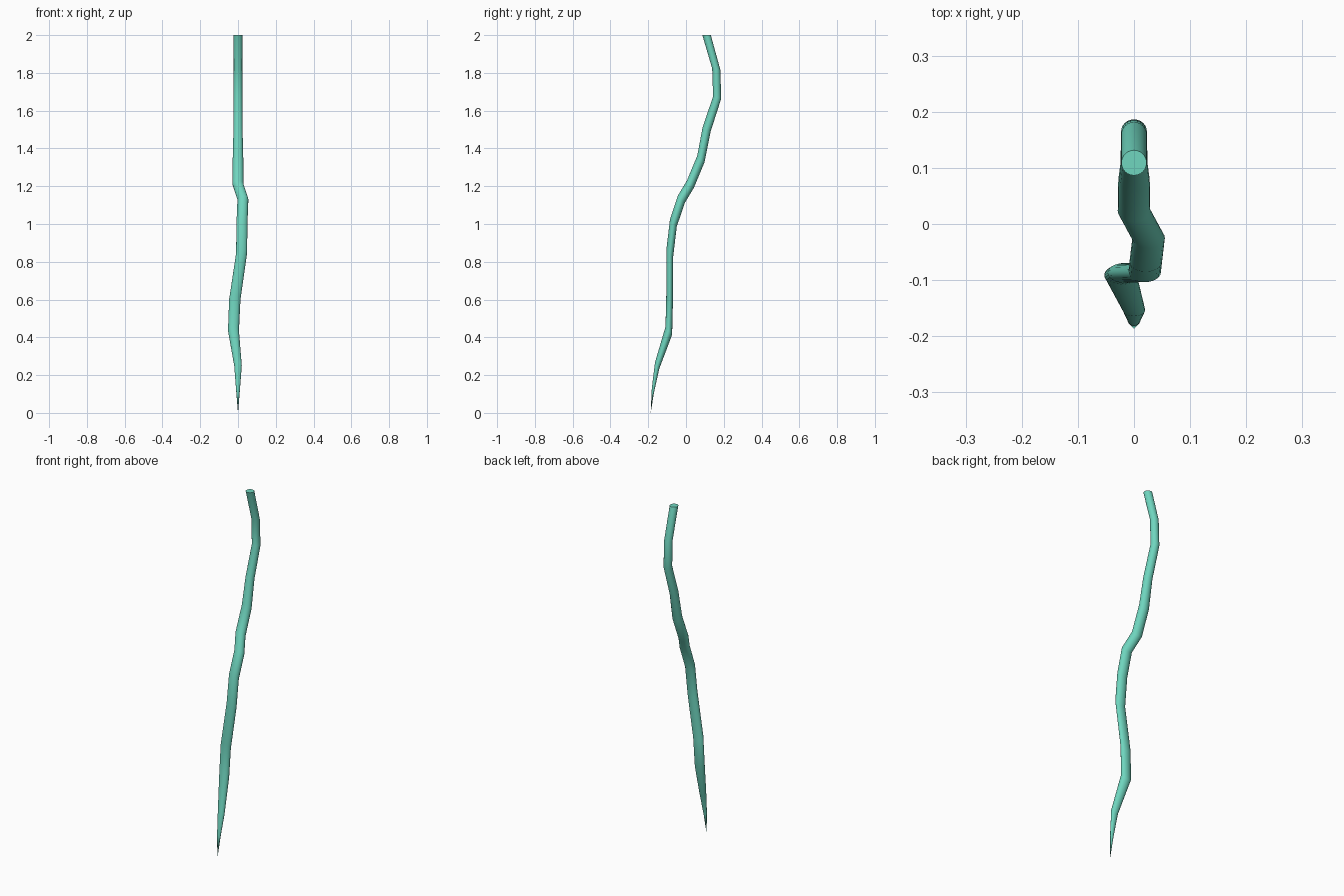
import bpy, bmesh, math

SIDES = 24
# Ring stations: centre x, y, z, half-width in x, half-width in y, half tilt in z
RINGS = [
    (0.000, 0.109, 2.000, 0.0225, 0.0225, 0.000),
    (0.000, 0.160, 1.820, 0.0225, 0.0215, 0.003),
    (0.000, 0.165, 1.670, 0.0230, 0.0215, 0.006),
    (0.000, 0.109, 1.500, 0.0240, 0.0215, 0.010),
    (0.000, 0.079, 1.345, 0.0280, 0.0190, 0.018),
    (0.000, 0.023, 1.210, 0.0290, 0.0185, 0.019),
    (0.026, -0.025, 1.130, 0.0290, 0.0185, 0.019),
    (0.021, -0.067, 1.005, 0.0290, 0.0180, 0.019),
    (0.019, -0.086, 0.845, 0.0290, 0.0175, 0.023),
    (-0.017, -0.087, 0.600, 0.0300, 0.0175, 0.021),
    (-0.024, -0.091, 0.435, 0.0290, 0.0175, 0.021),
    (0.000, -0.153, 0.250, 0.0200, 0.0110, 0.018),
    (0.000, -0.175, 0.120, 0.0100, 0.0060, 0.010),
]
TIP = (0.0, -0.187, 0.0)

bm = bmesh.new()

# Tilted elliptical cross-sections along the bent strand
loops = []
for x, y, z, rx, ry, tilt in RINGS:
    ring = []
    for i in range(SIDES):
        a = 2 * math.pi * i / SIDES
        c, s = math.cos(a), math.sin(a)
        ring.append(bm.verts.new((x + rx * c, y + ry * s, z - tilt * s)))
    loops.append(ring)

# Side walls
for upper, lower in zip(loops, loops[1:]):
    for i in range(SIDES):
        j = (i + 1) % SIDES
        bm.faces.new((upper[i], lower[i], lower[j], upper[j]))

# Flat cut top and pointed lower end
bm.faces.new(loops[0])
tip = bm.verts.new(TIP)
for i in range(SIDES):
    bm.faces.new((loops[-1][i], tip, loops[-1][(i + 1) % SIDES]))

bmesh.ops.recalc_face_normals(bm, faces=bm.faces)
mesh = bpy.data.meshes.new("strand")
bm.to_mesh(mesh)
bm.free()

strand = bpy.data.objects.new("strand", mesh)
bpy.context.collection.objects.link(strand)

# Teal colour
teal = bpy.data.materials.new("teal")
teal.diffuse_color = (0.16, 0.67, 0.52, 1)
mesh.materials.append(teal)

# Smooth sides with a crisp cut end
bpy.context.view_layer.objects.active = strand
strand.select_set(True)
bpy.ops.object.shade_smooth_by_angle(angle=math.radians(40))
